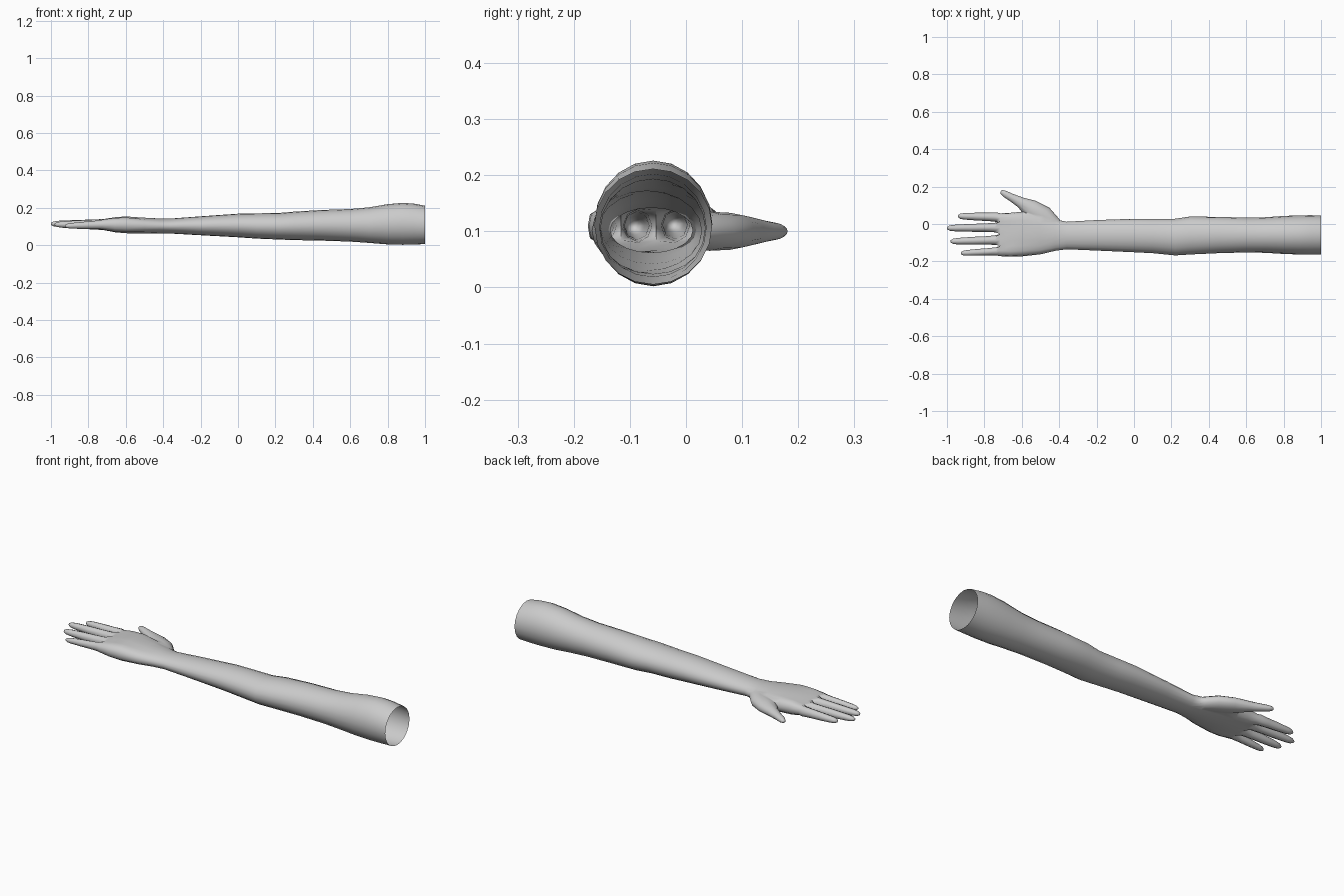
import bpy, bmesh, math
from mathutils import Vector

if "Cube" in bpy.data.objects:
    bpy.data.objects.remove(bpy.data.objects["Cube"])

skin = bpy.data.materials.new("light grey")
skin.diffuse_color = (0.6, 0.6, 0.6, 1)
skin.use_nodes = True
skin.node_tree.nodes["Principled BSDF"].inputs["Base Color"].default_value = skin.diffuse_color

# Cross-sections from shoulder to knuckles: x, y min, y max, z min, z max, palm blend
STATIONS = [
    (1.00, -.163, .046, .006, .211, 0), (.94, -.163, .047, .003, .222, 0),
    (.88, -.163, .046, .002, .226, 0), (.80, -.160, .043, .004, .219, 0),
    (.70, -.154, .036, .012, .202, 0), (.60, -.152, .034, .019, .193, 0),
    (.45, -.156, .038, .024, .188, 0), (.30, -.163, .040, .027, .179, 0),
    (.22, -.168, .028, .030, .172, 0), (.10, -.156, .028, .035, .170, 0),
    (.00, -.151, .028, .042, .168, 0), (-.20, -.142, .021, .053, .154, 0),
    (-.36, -.135, .012, .062, .142, 0), (-.42, -.143, .026, .062, .143, .1),
    (-.50, -.162, .050, .062, .148, .35), (-.60, -.173, .066, .063, .154, .75),
    (-.66, -.175, .060, .069, .149, .9), (-.715, -.172, .057, .080, .140, 1),
]
# Fingers from index to little: tip x, tip y, tip z
FINGERS = [(-.94, .042, .113), (-1.0, -.022, .114), (-.98, -.093, .110), (-.925, -.156, .102)]
BOUNDS = [.057, .016, -.053, -.118, -.172]

# Knuckle outline in unit coordinates: finger edges and finger centres
lo, hi = BOUNDS[-1], BOUNDS[0]
row = [BOUNDS[0]]
for a, b in zip(BOUNDS, BOUNDS[1:]):
    row += [(a + b) / 2, b]
row = [.97 * (2 * y - lo - hi) / (hi - lo) for y in row]
height = [.55, .95, .85, 1, .9, 1, .85, .95, .55]
knuckle = ([(1, 0)] + list(zip(row, height)) + [(-1, 0)]
           + [(u, -h) for u, h in reversed(list(zip(row, height)))])


def section(bm, x, y0, y1, z0, z1, blend):
    ring = []
    for i, (ku, kh) in enumerate(knuckle):
        a = math.tau * i / 20
        u = math.cos(a) * (1 - blend) + ku * blend
        h = math.sin(a) * (1 - blend) + kh * blend
        ring.append(bm.verts.new((x, (y0 + y1 + u * (y1 - y0)) / 2,
                                  (z0 + z1 + h * (z1 - z0)) / 2)))
    return ring


def bridge(bm, a, b):
    n = len(a)
    for i in range(n):
        bm.faces.new((a[i], a[(i + 1) % n], b[(i + 1) % n], b[i]))


def finish(bm, name):
    bmesh.ops.recalc_face_normals(bm, faces=bm.faces)
    mesh = bpy.data.meshes.new(name)
    bm.to_mesh(mesh)
    bm.free()
    mesh.materials.append(skin)
    obj = bpy.data.objects.new(name, mesh)
    bpy.context.collection.objects.link(obj)
    return obj


# Arm and palm
bm = bmesh.new()
rings = [section(bm, *s) for s in STATIONS]
for a, b in zip(rings, rings[1:]):
    bridge(bm, a, b)
bm.faces.new(rings[0])
end = rings[-1]

# Webs between fingers, shared by neighbouring finger roots
webs = [end[0]]
for i in (3, 5, 7):
    mid = (end[i].co + end[20 - i].co) / 2
    webs.append(bm.verts.new(mid + Vector((.008, 0, 0))))
webs.append(end[10])

# Fingers: position along length, half width, half thickness
PROFILE = [(.10, .0255, .028), (.30, .022, .025), (.55, .021, .022),
           (.85, .0175, .017), (.95, .014, .013), (1, .006, .006)]
for k, tip in enumerate(FINGERS):
    t = 2 * k + 1
    prev = [webs[k], end[t], end[t + 1], end[t + 2], webs[k + 1],
            end[18 - t], end[19 - t], end[20 - t]]
    root = Vector((-.715, (BOUNDS[k] + BOUNDS[k + 1]) / 2, .11))
    slim = .86 if k == 3 else 1
    for s, w, h in PROFILE:
        c = root.lerp(Vector(tip), s)
        ring = [bm.verts.new((c.x, c.y + w * slim * math.cos(math.tau * i / 8),
                              c.z + h * slim * math.sin(math.tau * i / 8))) for i in range(8)]
        bridge(bm, prev, ring)
        prev = ring
    bm.faces.new(prev)
arm = finish(bm, "arm_and_hand")

# Thumb: x, y, half width, half thickness
THUMB = [(-.39, -.03, .025, .024), (-.43, .0, .042, .031), (-.48, .042, .056, .036),
         (-.55, .080, .053, .034), (-.605, .115, .029, .026), (-.655, .142, .021, .019),
         (-.69, .161, .0175, .015), (-.706, .171, .012, .010), (-.712, .175, .005, .005)]
bm = bmesh.new()
prev = None
for i, (x, y, w, h) in enumerate(THUMB):
    p, q = THUMB[max(i - 1, 0)], THUMB[min(i + 1, len(THUMB) - 1)]
    d = Vector((q[0] - p[0], q[1] - p[1], 0)).normalized()
    side = Vector((d.y, -d.x, 0))
    ring = [bm.verts.new(Vector((x, y, .1)) + side * w * math.cos(math.tau * j / 12)
                         + Vector((0, 0, h * math.sin(math.tau * j / 12)))) for j in range(12)]
    if prev:
        bridge(bm, prev, ring)
    else:
        bm.faces.new(ring)
    prev = ring
bm.faces.new(prev)
thumb = finish(bm, "thumb")
thumb.hide_render = True

# Merge the thumb into the hand
bpy.context.view_layer.objects.active = arm
arm.select_set(True)
mod = arm.modifiers.new("join_thumb", 'BOOLEAN')
mod.operation = 'UNION'
mod.solver = 'EXACT'
mod.object = thumb
bpy.ops.object.modifier_apply(modifier=mod.name)
bpy.data.objects.remove(thumb)

# Soften the thumb join and open the shoulder end
bm = bmesh.new()
bm.from_mesh(arm.data)
caps = [f for f in bm.faces if all(v.co.x > .999 for v in f.verts)]
bmesh.ops.delete(bm, geom=caps, context='FACES')
join = [v for v in bm.verts if -.66 < v.co.x < -.38 and v.co.y > -.02]
bmesh.ops.smooth_vert(bm, verts=join, factor=.3, use_axis_x=True, use_axis_y=True, use_axis_z=True)
bm.to_mesh(arm.data)
bm.free()
bpy.ops.object.shade_smooth_by_angle(angle=math.radians(75))
